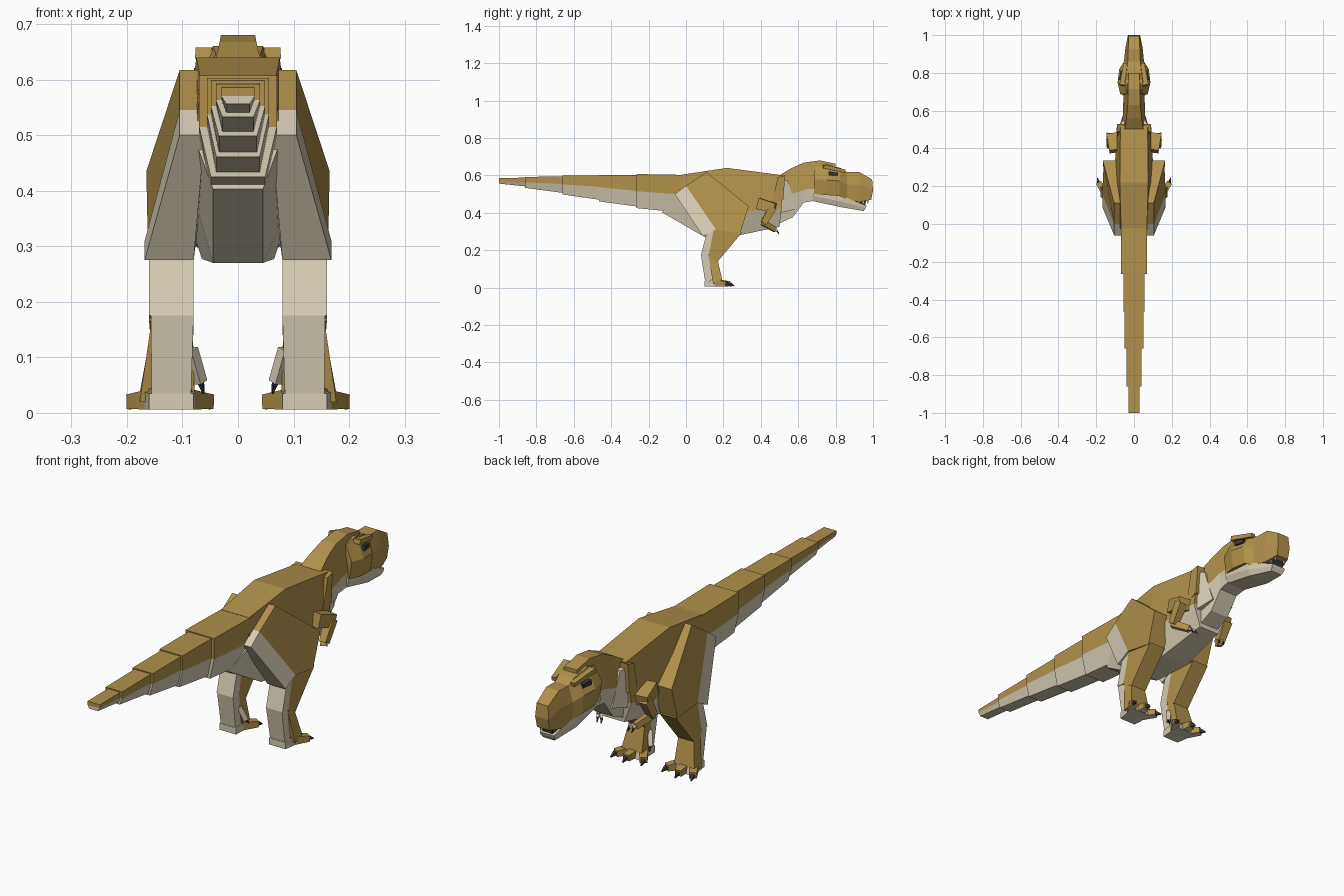
import bpy, bmesh
from mathutils import Vector


def material(name, rgb):
    m = bpy.data.materials.new(name)
    m.diffuse_color = (*rgb, 1)
    return m


TAN = material("tan_hide", (0.44, 0.285, 0.07))
CREAM = material("cream_belly", (0.68, 0.61, 0.46))
DARK = material("dark_claw", (0.04, 0.036, 0.04))
IVORY = material("ivory_tooth", (0.75, 0.72, 0.62))


def finish(name, bm, mats):
    bmesh.ops.recalc_face_normals(bm, faces=bm.faces[:])
    me = bpy.data.meshes.new(name)
    bm.to_mesh(me)
    bm.free()
    for m in mats:
        me.materials.append(m)
    bpy.context.collection.objects.link(bpy.data.objects.new(name, me))


def loft(name, sections, low=CREAM, high=TAN):
    """Each section holds bottom, colour line and top as (y, z, half width)."""
    bm = bmesh.new()
    rings = []
    for s in sections:
        r = [bm.verts.new((w, y, z)) for y, z, w in s]
        l = [bm.verts.new((-w, y, z)) for y, z, w in s]
        rings.append(r + l[::-1])
    for a, b in zip(rings, rings[1:]):
        for i in range(6):
            j = (i + 1) % 6
            f = bm.faces.new((a[i], a[j], b[j], b[i]))
            f.material_index = 1 if i in (1, 2, 3) else 0
    for r in (rings[0], rings[-1]):
        for idx, mat in (((0, 1, 4, 5), 0), ((1, 2, 3, 4), 1)):
            bm.faces.new([r[i] for i in idx]).material_index = mat
    finish(name, bm, (low, high))


def slab(name, pts, mat):
    """Side outline of (y, z, inner x, outer x), made on both sides."""
    for side, s in (("left", -1), ("right", 1)):
        bm = bmesh.new()
        inner = [bm.verts.new((s * p[2], p[0], p[1])) for p in pts]
        outer = [bm.verts.new((s * p[3], p[0], p[1])) for p in pts]
        n = len(pts)
        for i in range(n):
            j = (i + 1) % n
            bm.faces.new((inner[i], inner[j], outer[j], outer[i]))
        bm.faces.new(inner)
        bm.faces.new(outer[::-1])
        finish(f"{side}_{name}", bm, (mat,))


def beam(name, a, b, size_a, size_b, mat, under=None):
    """Tapered box between two points, made on both sides."""
    for side, s in (("left", -1), ("right", 1)):
        p, q = (Vector((s * v[0], v[1], v[2])) for v in (a, b))
        d = (q - p).normalized()
        u = d.cross(Vector((0, 0, 1))).normalized()
        v = u.cross(d)
        bm = bmesh.new()
        rings = []
        for c, (w, h) in ((p, size_a), (q, size_b)):
            rings.append([bm.verts.new(c + u * w * i / 2 + v * h * j / 2)
                          for i, j in ((-1, -1), (1, -1), (1, 1), (-1, 1))])
        for i in range(4):
            j = (i + 1) % 4
            f = bm.faces.new((rings[0][i], rings[0][j], rings[1][j], rings[1][i]))
            f.material_index = 1 if under and i == 0 else 0
        bm.faces.new(rings[0])
        bm.faces.new(rings[1])
        finish(f"{side}_{name}", bm, (mat, under) if under else (mat,))


# Tail: stepped boxes, (y, bottom, colour line, top, half width) at each rear end
tail = [(-1.0, .556, .57, .586, .03), (-.86, .533, .563, .592, .04),
        (-.66, .498, .552, .598, .049), (-.465, .461, .537, .603, .056),
        (-.265, .425, .515, .607, .07), (-.02, .385, .49, .605, .072)]
for n, (a, b) in enumerate(zip(tail, tail[1:])):
    w = a[4]
    end = b[0] + (.02 if n < 4 else .1)
    loft(f"tail_segment_{n + 1}", [
        [(a[0], a[1], w * .7), (a[0], a[2], w), (a[0], a[3], w)],
        [(end, b[1] + .006, w * .7), (end, b[2], w), (end, b[3] - .004, w)]])

# Torso
loft("torso", [
    [(-.13, .403, .045), (-.03, .485, .075), (-.02, .604, .068)],
    [(.10, .270, .045), (.10, .43, .09), (.10, .622, .072)],
    [(.27, .277, .065), (.22, .40, .105), (.22, .64, .075)],
    [(.50, .325, .05), (.51, .42, .092), (.52, .60, .072)]])

# Neck
loft("neck", [
    [(.48, .335, .045), (.48, .46, .07), (.50, .60, .05)],
    [(.57, .375, .045), (.56, .50, .06), (.56, .637, .04)],
    [(.63, .455, .045), (.64, .525, .057), (.63, .668, .033)],
    [(.72, .47, .05), (.72, .53, .055), (.715, .68, .031)],
    [(.80, .49, .04), (.80, .54, .05), (.80, .662, .03)]])
slab("throat_fold", [(.51, .40, .03, .075), (.515, .58, .04, .078),
                     (.545, .57, .04, .062), (.59, .42, .03, .055)], CREAM)
slab("shoulder_fold", [(.46, .45, .05, .09), (.49, .59, .05, .092),
                       (.53, .60, .05, .088), (.52, .47, .05, .09)], TAN)

# Head
loft("skull", [
    [(.685, .50, .06), (.685, .58, .072), (.69, .645, .04)],
    [(.75, .495, .075), (.75, .575, .087), (.75, .66, .045)],
    [(.82, .49, .07), (.82, .57, .078), (.83, .638, .036)],
    [(.86, .47, .05), (.86, .55, .053), (.86, .618, .033)],
    [(.93, .458, .045), (.93, .55, .046), (.925, .619, .031)],
    [(.99, .47, .03), (1.0, .52, .032), (.995, .578, .028)]], low=TAN)
loft("lower_jaw", [
    [(.68, .462, .045), (.68, .49, .06), (.68, .515, .06)],
    [(.83, .43, .05), (.83, .46, .058), (.83, .492, .058)],
    [(.95, .41, .028), (.96, .425, .034), (.965, .438, .034)]], high=CREAM)
loft("mouth_lining", [
    [(.83, .465, .046), (.83, .475, .046), (.83, .49, .046)],
    [(.955, .433, .025), (.96, .45, .025), (.965, .468, .025)]], low=DARK, high=DARK)
beam("brow_ridge", (.062, .735, .648), (.046, .85, .622), (.03, .02), (.02, .018), TAN)
beam("eye", (.072, .765, .61), (.062, .81, .605), (.016, .022), (.016, .018), DARK)
for i in range(5):
    y = .865 + .025 * i
    x = .043 - .004 * i
    slab(f"tooth_{i + 1}", [(y, .47, x - .006, x), (y + .014, .47, x - .006, x),
                            (y + .008, .447, x - .004, x - .002)], IVORY)

# Legs: tan front pieces and cream back pieces
slab("thigh", [(0, .545, .05, .105), (.11, .617, .05, .105), (.335, .435, .07, .165),
               (.29, .29, .078, .162), (.16, .31, .075, .168)], TAN)
slab("thigh_back", [(-.06, .50, .06, .105), (0, .545, .05, .105),
                    (.16, .31, .075, .168), (.09, .275, .08, .168)], CREAM)
slab("shank", [(.15, .32, .08, .16), (.30, .295, .08, .16),
               (.17, .14, .08, .158), (.12, .165, .08, .16)], TAN)
slab("shank_back", [(.11, .29, .08, .16), (.155, .31, .08, .16),
                    (.12, .17, .08, .16), (.08, .175, .08, .16)], CREAM)
slab("ankle", [(.12, .17, .082, .155), (.17, .145, .082, .157),
               (.195, .035, .078, .177), (.145, .02, .078, .177)], TAN)
slab("ankle_back", [(.08, .175, .08, .157), (.122, .17, .08, .157),
                    (.15, .015, .085, .155), (.105, .015, .085, .155)], CREAM)

# Feet with three toes and a dewclaw
slab("heel_pad", [(.10, .006, .08, .16), (.10, .035, .08, .16),
                  (.19, .04, .075, .175), (.20, .006, .075, .175)], CREAM)
for label, start, end, tip in (
        ("inner", (.105, .14, .025), (.056, .215, .02), (.05, .24, .008)),
        ("middle", (.122, .15, .027), (.126, .235, .021), (.127, .258, .008)),
        ("outer", (.14, .14, .025), (.188, .22, .02), (.195, .245, .008))):
    beam(f"{label}_toe", start, end, (.036, .038), (.03, .026), TAN, CREAM)
    beam(f"{label}_toe_claw", end, tip, (.016, .018), (.004, .004), DARK)
beam("dewclaw_toe", (.085, .13, .115), (.068, .15, .055), (.018, .02), (.018, .02), CREAM)
beam("dewclaw", (.068, .15, .06), (.062, .165, .035), (.011, .011), (.003, .003), DARK)

# Arms
beam("shoulder", (.105, .385, .45), (.118, .475, .425), (.05, .06), (.055, .05), TAN)
beam("upper_arm", (.125, .465, .43), (.128, .415, .345), (.042, .04), (.03, .034), TAN)
beam("forearm", (.128, .41, .348), (.088, .475, .31), (.026, .03), (.022, .026), TAN, CREAM)
for i, dx in enumerate((-.012, .008)):
    beam(f"finger_{i + 1}", (.088 + dx / 2, .47, .313), (.08 + dx, .488, .302),
         (.011, .012), (.01, .01), CREAM)
    beam(f"finger_claw_{i + 1}", (.08 + dx, .487, .303), (.076 + dx, .497, .286),
         (.008, .008), (.003, .003), DARK)
